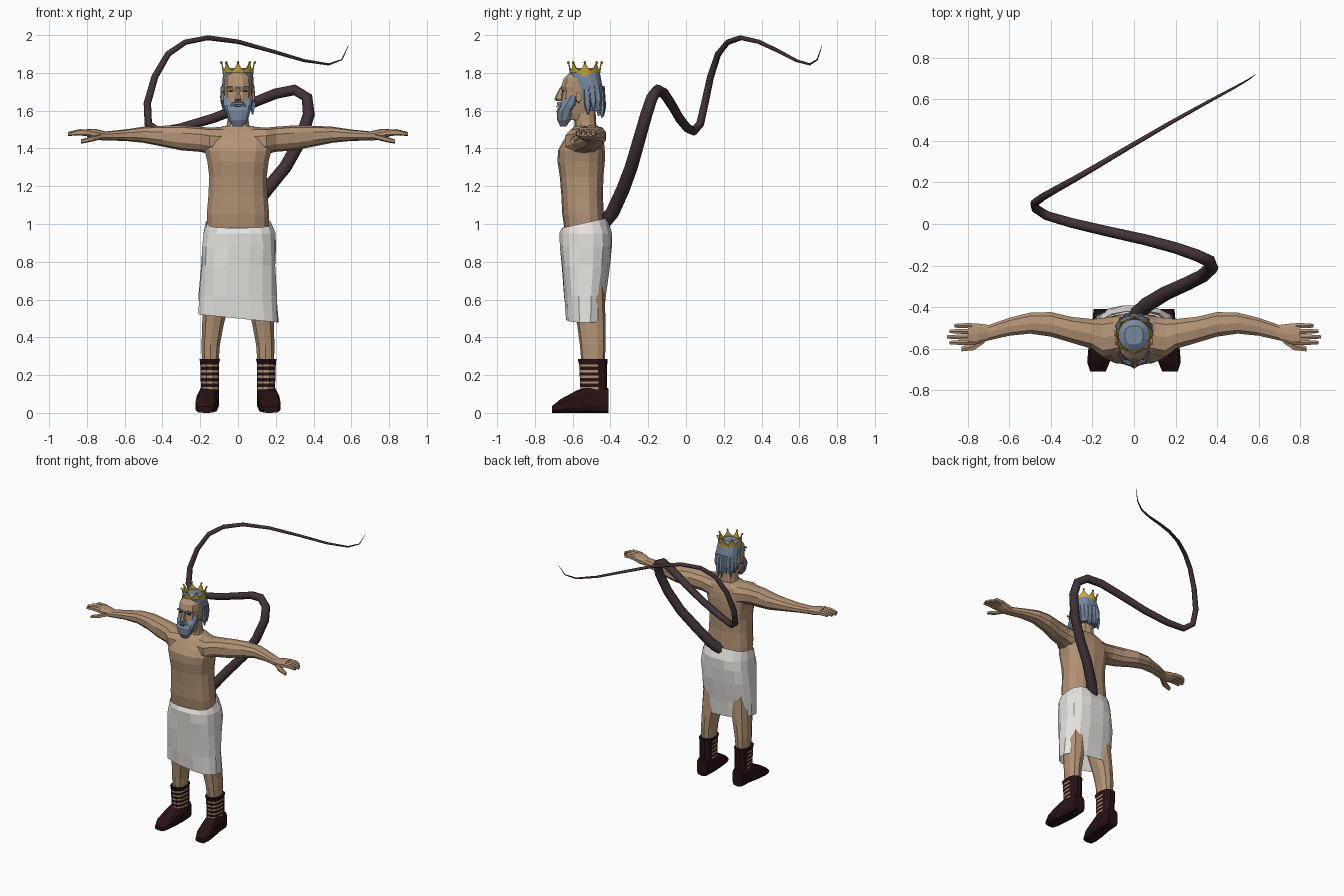
import bpy, bmesh, math
from mathutils import Vector

cube = bpy.data.objects.get("Cube")
if cube:
    bpy.data.objects.remove(cube)


def material(name, r, g, b):
    m = bpy.data.materials.new(name)
    m.use_nodes = True
    m.diffuse_color = (r, g, b, 1)
    bsdf = m.node_tree.nodes["Principled BSDF"]
    bsdf.inputs["Base Color"].default_value = (r, g, b, 1)
    bsdf.inputs["Roughness"].default_value = 0.9
    return m


skin = material("skin", .45, .29, .18)
cloth = material("white cloth", .8, .78, .75)
grey = material("blue grey hair", .19, .25, .35)
leather = material("dark leather", .022, .006, .007)
hide = material("tail hide", .055, .033, .04)
gold = material("gold", .6, .4, .04)
dark = material("eye dark", .05, .035, .03)


def finish(name, bm, *mats):
    bmesh.ops.recalc_face_normals(bm, faces=bm.faces)
    me = bpy.data.meshes.new(name)
    bm.to_mesh(me)
    bm.free()
    for m in mats:
        me.materials.append(m)
    ob = bpy.data.objects.new(name, me)
    bpy.context.collection.objects.link(ob)
    return ob


def skin_rings(rings, caps):
    """Join equal rings of points into a skin of quads."""
    bm = bmesh.new()
    loops = [[bm.verts.new(p) for p in ring] for ring in rings]
    for a, b in zip(loops, loops[1:]):
        for i in range(len(a)):
            j = (i + 1) % len(a)
            bm.faces.new((a[i], a[j], b[j], b[i]))
    if caps:
        bm.faces.new(loops[0])
        bm.faces.new(loops[-1])
    return bm


def loft(axis, sections, n=10, side=1, square=.8, wave=0, lean=None, caps=True):
    """Sections are (position, low, high, low, high) across the given axis."""
    u, v = [k for k in range(3) if k != axis]
    rings = []
    for s, (t, a, b, c, d) in enumerate(sections):
        ring = []
        for i in range(n):
            ang = math.tau * (i + .5) / n
            f = 1 + wave * math.sin(4 * ang + 2 * s)
            cs, sn = math.cos(ang), math.sin(ang)
            p = Vector()
            p[axis] = t
            p[u] = (a + b) / 2 + f * (b - a) / 2 * math.copysign(abs(cs) ** square, cs)
            p[v] = (c + d) / 2 + f * (d - c) / 2 * math.copysign(abs(sn) ** square, sn)
            if lean:
                p.z += lean(s, p)
            p.x *= side
            ring.append(p)
        rings.append(ring)
    return skin_rings(rings, caps)


def column(rows):
    """Centred upright sections from (height, half width, front, back)."""
    return [(z, -w, w, f, b) for z, w, f, b in rows]


def plate(name, mat, x, y, z, w, d, h, side=1):
    bm = bmesh.new()
    bmesh.ops.create_cube(bm, size=1)
    for v in bm.verts:
        v.co = Vector((side * (x + w * v.co.x), y + d * v.co.y, z + h * v.co.z))
    return finish(name, bm, mat)


# Torso and neck
finish("torso", loft(2, column([
    (.95, .165, -.64, -.43), (1.05, .168, -.655, -.435), (1.15, .16, -.66, -.44),
    (1.25, .155, -.668, -.437), (1.33, .165, -.68, -.43), (1.39, .18, -.678, -.43),
    (1.44, .18, -.65, -.435), (1.485, .15, -.62, -.445), (1.52, .08, -.59, -.465)]), 14, square=.75), skin)
finish("neck", loft(2, column([
    (1.47, .09, -.6, -.46), (1.53, .06, -.59, -.475), (1.62, .055, -.6, -.48)])), skin)

# Head, nose and beard
finish("head", loft(2, column([
    (1.55, .045, -.62, -.5), (1.59, .058, -.655, -.49), (1.64, .07, -.663, -.48),
    (1.7, .075, -.655, -.465), (1.725, .076, -.664, -.465), (1.77, .074, -.65, -.465),
    (1.8, .055, -.62, -.48)]), 12), skin)
finish("nose", loft(2, column([
    (1.65, .014, -.685, -.65), (1.662, .02, -.697, -.65), (1.685, .013, -.688, -.65),
    (1.72, .01, -.668, -.65)]), 6), skin)
finish("beard", loft(2, column([
    (1.515, .025, -.665, -.635), (1.55, .052, -.682, -.61), (1.6, .068, -.686, -.585),
    (1.63, .076, -.672, -.56), (1.68, .078, -.63, -.56)]), 12, wave=.03), grey)
finish("moustache", loft(0, [
    (-.05, -.665, -.64, 1.61, 1.625), (-.02, -.685, -.65, 1.628, 1.648),
    (.02, -.685, -.65, 1.628, 1.648), (.05, -.665, -.64, 1.61, 1.625)], 6), grey)
plate("mouth", dark, 0, -.683, 1.622, .035, .008, .006)

# Hair cap with loose pointed locks round the sides and back
finish("hair_cap", loft(2, column([
    (1.6, .066, -.53, -.44), (1.66, .082, -.57, -.437), (1.72, .086, -.585, -.44),
    (1.77, .083, -.615, -.45), (1.8, .078, -.617, -.457), (1.825, .045, -.58, -.49)]), 14, wave=.015), grey)
for i in range(9):
    ang = math.pi * (i / 8 * 1.1 - .05)
    x, y = .07 * math.cos(ang), -.52 + .07 * math.sin(ang)
    tip = 1.55 + .02 * (i % 3) + .03 * abs(math.cos(ang))
    k = 1.12
    finish("hair_lock", loft(2, [
        (tip, k * x - .004, k * x + .004, y + .008, y + .016),
        (tip + .05, k * x - .017, k * x + .017, y - .008, y + .028),
        (1.73, x - .022, x + .022, y - .015, y + .02)], 5), grey)

# Crown: a flared zigzag band with beads on the points
points, cy = 8, -.535
rim = [[], [], []]
for i in range(points * 4):
    a = math.tau * i / (points * 4) - math.pi / 2
    top = (.055, .025, .012, .025)[i % 4]
    for ring, r, z in zip(rim, (.079, .081, .081 + top / 7), (1.77, 1.8, 1.8 + top)):
        ring.append(Vector((r * math.cos(a), cy + r * math.sin(a), z)))
crown = finish("crown", skin_rings(rim, False), gold)
crown.modifiers.new("thickness", "SOLIDIFY").thickness = .006
for tip in rim[2][::4]:
    bm = bmesh.new()
    bmesh.ops.create_icosphere(bm, subdivisions=1, radius=.008)
    bmesh.ops.translate(bm, verts=bm.verts, vec=tip)
    finish("crown_bead", bm, gold)

# Paired parts
for side, word in ((1, "left_"), (-1, "right_")):
    plate(word + "eye", dark, .036, -.653, 1.703, .024, .008, .008, side)
    plate(word + "brow", grey, .036, -.66, 1.724, .04, .009, .01, side)
    finish(word + "ear", loft(0, [(.07, -.585, -.555, 1.64, 1.69),
                                  (.088, -.585, -.55, 1.645, 1.7)], 6, side), skin)

    finish(word + "arm", loft(0, [
        (.08, -.63, -.44, 1.34, 1.515), (.15, -.645, -.45, 1.37, 1.51),
        (.2, -.605, -.455, 1.382, 1.515), (.3, -.575, -.445, 1.39, 1.522),
        (.4, -.545, -.422, 1.41, 1.52), (.5, -.53, -.425, 1.43, 1.515),
        (.6, -.54, -.45, 1.44, 1.5), (.7, -.562, -.485, 1.442, 1.49),
        (.75, -.58, -.478, 1.445, 1.502), (.8, -.585, -.477, 1.462, 1.503)], 10, side), skin)
    for i in range(4):
        y = -.571 + .027 * i
        end = .875 + .025 * math.sin(i + .6)
        finish(word + "finger", loft(0, [
            (.78, y - .014, y + .014, 1.465, 1.5), (.84, y - .013, y + .013, 1.468, 1.502),
            (end, y - .009, y + .009, 1.467, 1.487)], 6, side), skin)
    finish(word + "thumb", loft(0, [
        (.72, -.575, -.53, 1.45, 1.48), (.77, -.61, -.565, 1.437, 1.467),
        (.83, -.615, -.59, 1.425, 1.448)], 6, side), skin)

    finish(word + "leg", loft(2, [
        (.08, .11, .185, -.54, -.43), (.28, .1, .193, -.555, -.43), (.36, .094, .195, -.562, -.425),
        (.46, .075, .192, -.575, -.425), (.6, .04, .19, -.6, -.43),
        (.92, .01, .165, -.63, -.44)], 10, side), skin)

    # Boots: strapped shaft showing skin between the straps, and a foot
    shaft = [(.08, .1, .2, -.575, -.412)]
    for i in range(5):
        for z in (.125 + .03 * i, .137 + .03 * i):
            shaft.append((z, .1, .193 + z / 30, -.555 - z / 20, -.415))
    shaft.append((.285, .093, .205, -.575, -.412))
    bm = loft(2, shaft, 12, side)
    bm.normal_update()
    for f in bm.faces:
        mid = f.calc_center_median()
        gap = ((mid.z - .125) / .03) % 1 < .4 and .12 < mid.z < .27
        if gap and -.57 < mid.y < -.455:
            f.material_index = 1
    finish(word + "boot_shaft", bm, leather, skin)
    finish(word + "boot_foot", loft(1, [
        (-.71, .135, .212, 0, .035), (-.665, .115, .227, 0, .072), (-.58, .104, .22, 0, .118),
        (-.5, .1, .205, 0, .15), (-.41, .108, .196, 0, .13)], 10, side, square=.55), leather)


# Wrapped skirt, high at the back of the waist and slanted at the hem
def skirt_lean(s, p):
    return -.1 * p.x if s == 0 else .22 * (p.y + .54) if s == 5 else 0


finish("skirt", loft(2, [
    (.5, -.208, .215, -.635, -.435), (.62, -.208, .205, -.645, -.425),
    (.78, -.198, .2, -.66, -.4), (.88, -.19, .202, -.668, -.392),
    (.95, -.182, .198, -.67, -.392), (1.005, -.172, .18, -.658, -.418)],
    16, square=.75, wave=.025, lean=skirt_lean, caps=False), cloth)
finish("skirt_waist", loft(2, [
    (.975, -.17, .178, -.656, -.42), (.985, -.17, .178, -.656, -.42)], 16, lean=lambda s, p: .2 * (p.y + .54)), cloth)

# Long tapering tail
path = [(0, -.45, .99), (.06, -.39, 1.06), (.15, -.335, 1.18), (.25, -.29, 1.3),
        (.33, -.25, 1.44), (.375, -.21, 1.58), (.365, -.18, 1.67), (.3, -.15, 1.71),
        (.2, -.115, 1.69), (.05, -.075, 1.63), (-.13, -.035, 1.56), (-.3, .005, 1.51),
        (-.42, .04, 1.49), (-.475, .075, 1.53), (-.48, .1, 1.64), (-.44, .13, 1.78),
        (-.37, .17, 1.9), (-.28, .22, 1.962), (-.16, .29, 1.986), (0, .385, 1.965),
        (.18, .49, 1.915), (.35, .585, 1.865), (.48, .655, 1.845), (.55, .695, 1.87), (.585, .72, 1.945)]
curve = bpy.data.curves.new("tail", "CURVE")
curve.dimensions = "3D"
curve.bevel_depth = .038
curve.bevel_resolution = 2
curve.use_fill_caps = True
spline = curve.splines.new("POLY")
spline.points.add(len(path) - 1)
for i, (point, co) in enumerate(zip(spline.points, path)):
    point.co = (*co, 1)
    point.radius = max(.03, (1 - i / (len(path) - 1)) ** .75)
curve.materials.append(hide)
bpy.context.collection.objects.link(bpy.data.objects.new("tail", curve))
